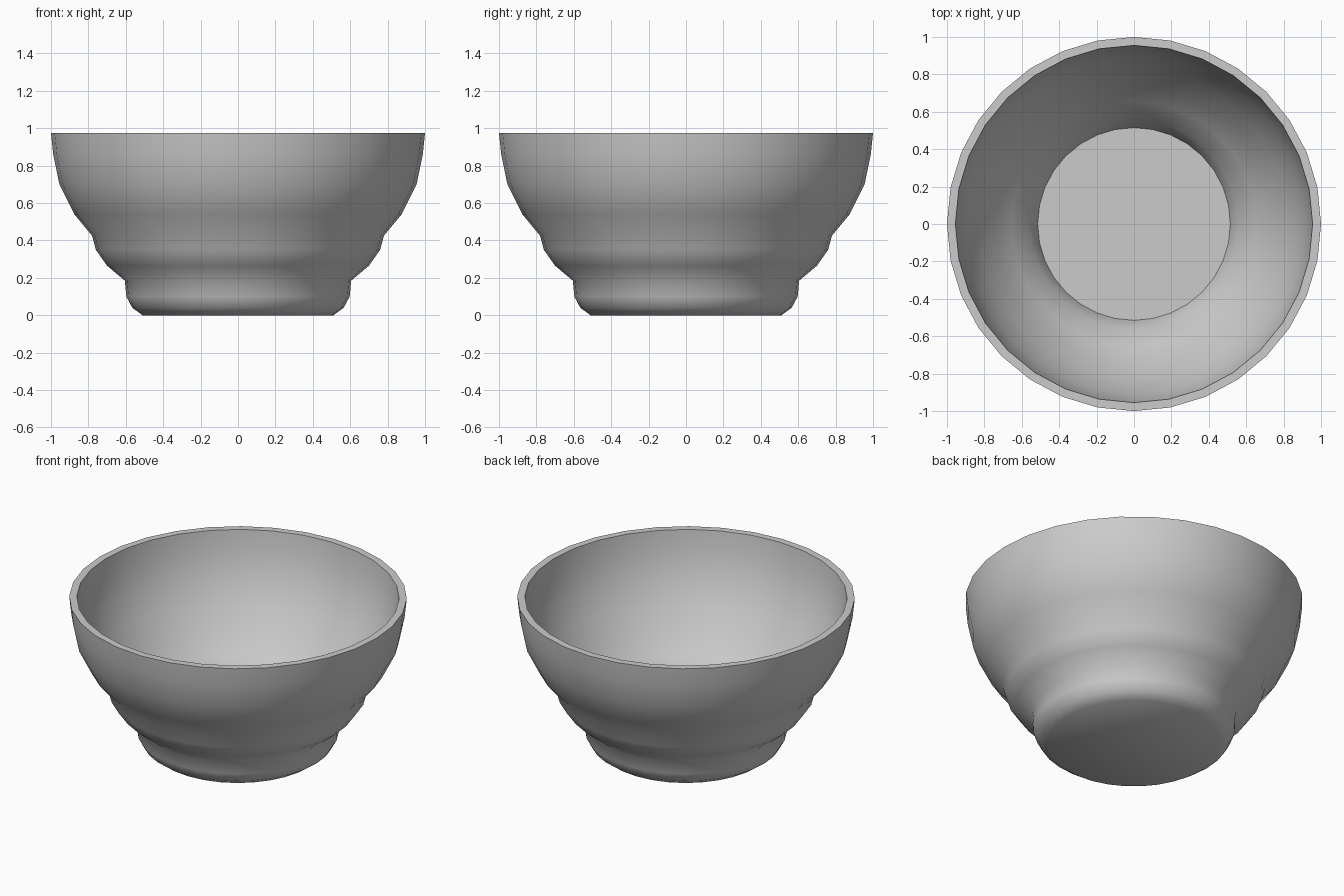
import bpy
import bmesh
from math import pi, radians
from mathutils import Matrix

cube = bpy.data.objects.get("Cube")
if cube:
    bpy.data.objects.remove(cube, do_unlink=True)

SEGMENTS = 32

# Material
grey = bpy.data.materials.new("plain_grey")
grey.use_nodes = True
colour = (0.6, 0.6, 0.6, 1)
grey.diffuse_color = colour
grey.node_tree.nodes["Principled BSDF"].inputs["Base Color"].default_value = colour

# Half profile as (radius, height): foot, stepped shoulder, wall, rim
outside = [(0.51, 0), (0.565, 0.04), (0.597, 0.1), (0.605, 0.185),
           (0.7, 0.265), (0.76, 0.35), (0.78, 0.425), (0.875, 0.54),
           (0.955, 0.7), (0.988, 0.86), (1, 0.975)]
# Inner wall from the rim down to the floor
inside = [(0.955, 0.975), (0.943, 0.86), (0.905, 0.7), (0.83, 0.54),
          (0.74, 0.4), (0.655, 0.29), (0.56, 0.2), (0.515, 0.06)]

# Bowl: one ring per profile point, bridged and closed with flat discs
bm = bmesh.new()
rings = []
for radius, height in outside + inside:
    ring = bmesh.ops.create_circle(
        bm, segments=SEGMENTS, radius=radius,
        matrix=Matrix.Translation((0, 0, height)))
    rings.append(ring["verts"])
for low, high in zip(rings, rings[1:]):
    for i in range(SEGMENTS):
        j = (i + 1) % SEGMENTS
        bm.faces.new((low[i], low[j], high[j], high[i]))
bm.faces.new(rings[0])
bm.faces.new(rings[-1])
bmesh.ops.recalc_face_normals(bm, faces=bm.faces)

mesh = bpy.data.meshes.new("bowl")
bm.to_mesh(mesh)
bm.free()
mesh.materials.append(grey)
bowl = bpy.data.objects.new("bowl", mesh)
bpy.context.collection.objects.link(bowl)

# Smooth sides with a crisp rim and floor edge
bpy.ops.object.select_all(action='DESELECT')
bowl.select_set(True)
bpy.context.view_layer.objects.active = bowl
bpy.ops.object.shade_smooth_by_angle(angle=radians(60))
